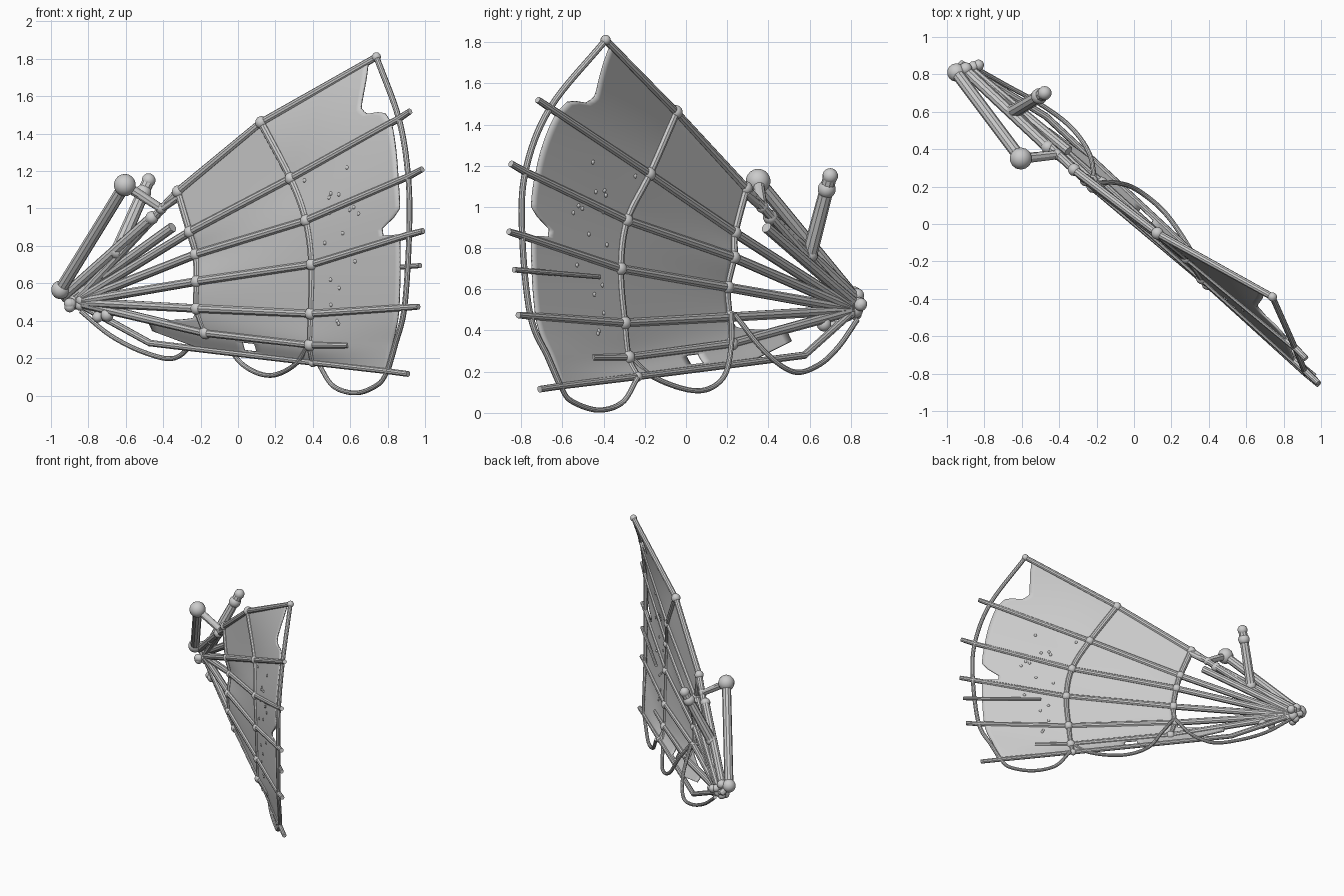
import bpy, bmesh, random
from mathutils import Vector as V

if "Cube" in bpy.data.objects:
    bpy.data.objects.remove(bpy.data.objects["Cube"])

random.seed(4)

# Ribs of the fan: hub, inner arc, middle arc, outer arc, tip
HUB = (-.87, .82, .50)
RIBS = [
    [HUB, (-.32, .29, 1.09), (.125, -.05, 1.46), (.74, -.39, 1.81), (.745, -.395, 1.815)],
    [HUB, (-.257, .235, .875), (.283, -.18, 1.16), (.86, -.66, 1.48), (.92, -.72, 1.52)],
    [HUB, (-.225, .23, .755), (.365, -.29, .935), (.91, -.78, 1.17), (.985, -.85, 1.21)],
    [HUB, (-.22, .20, .61), (.395, -.32, .70), (.915, -.795, .86), (.99, -.86, .88)],
    [HUB, (-.22, .21, .465), (.39, -.30, .437), (.89, -.755, .47), (.965, -.815, .475)],
    [HUB, (-.175, .22, .335), (.385, -.28, .27), (.84, -.67, .27), (.84, -.67, .27)],
    [HUB, (-.18, .305, .245), (.40, -.235, .176), (.80, -.61, .13), (.91, -.71, .115)],
]


def catmull(pts, t):
    n = len(pts) - 1
    i = min(int(t), n - 1)
    f = t - i
    b, c = V(pts[i]), V(pts[i + 1])
    a = V(pts[i - 1]) if i else 2 * b - c
    d = V(pts[i + 2]) if i + 2 <= n else 2 * c - b
    return .5 * (2 * b + (c - a) * f + (2 * a - 5 * b + 4 * c - d) * f * f
                 + (3 * b - a - 3 * c + d) * f ** 3)


def tube(name, pts, r0, r1=None, smooth=False):
    r1 = r0 if r1 is None else r1
    if smooth:
        k = 8 * (len(pts) - 1)
        pts = [catmull(pts, i / 8) for i in range(k + 1)]
    cu = bpy.data.curves.new(name, 'CURVE')
    cu.dimensions = '3D'
    cu.bevel_depth = 1
    cu.bevel_resolution = 3
    cu.use_fill_caps = True
    sp = cu.splines.new('POLY')
    sp.points.add(len(pts) - 1)
    for i, p in enumerate(pts):
        sp.points[i].co = (*p, 1)
        sp.points[i].radius = r0 + (r1 - r0) * i / (len(pts) - 1)
    ob = bpy.data.objects.new(name, cu)
    bpy.context.collection.objects.link(ob)
    return ob


def balls(name, items):
    bm = bmesh.new()
    for p, r in items:
        res = bmesh.ops.create_uvsphere(bm, u_segments=14, v_segments=9, radius=r)
        bmesh.ops.translate(bm, verts=res['verts'], vec=V(p))
    for f in bm.faces:
        f.smooth = True
    me = bpy.data.meshes.new(name)
    bm.to_mesh(me)
    bm.free()
    ob = bpy.data.objects.new(name, me)
    bpy.context.collection.objects.link(ob)


def on_sail(v, s):
    i = min(int(s), 2)
    return catmull([V(r[i]).lerp(V(r[i + 1]), s - i) for r in RIBS], v)


def lookup(table, v):
    for (a, x), (b, y) in zip(table, table[1:]):
        if v <= b:
            return x + (y - x) * (v - a) / (b - a)
    return table[-1][1]


# Sail cloth with a torn outer edge
OUTER = [(0, 2.93), (.2, 2.87), (.55, 2.74), (.68, 2.76), (.78, 2.9), (1, 2.93), (2, 2.9),
         (2.5, 2.9), (2.62, 2.84), (2.75, 2.72), (2.88, 2.73), (2.95, 2.9), (4, 2.94), (6, 3)]
INNER = [(0, 1), (4, 1), (4.4, .95), (5, .55), (6, .6)]
NV, NU = 96, 40
bm = bmesh.new()
grid = []
for j in range(NV + 1):
    v = 6 * j / NV
    a, b = lookup(INNER, v), lookup(OUTER, v)
    grid.append([bm.verts.new(on_sail(v, a + (b - a) * i / NU)) for i in range(NU + 1)])
for j in range(NV):
    for i in range(NU):
        if 84 <= j < 92 and i in (13, 14):      # small hole near the lower edge
            continue
        bm.faces.new((grid[j][i], grid[j][i + 1], grid[j + 1][i + 1], grid[j + 1][i])).smooth = True
me = bpy.data.meshes.new("sail_cloth")
bm.to_mesh(me)
bm.free()
sail = bpy.data.objects.new("sail_cloth", me)
bpy.context.collection.objects.link(sail)
sol = sail.modifiers.new("thickness", 'SOLIDIFY')
sol.thickness, sol.offset = .01, 0

# Fan ribs, with the sixth cut short and the lowest one bent
for n, r in enumerate(RIBS):
    pts = list(r)
    if n == 5:
        pts = r[:3] + [(.59, -.455, .268)]
    if n == 6:
        pts.insert(1, (-.47, .575, .28))
    tube(f"rib_{n + 1}", pts, .026 if n < 6 else .019, .016)
tube("rib_stub", [(.56, -.42, .66), (.975, -.835, .695)], .012, .014)

# Cross arcs and lashing knots
tube("inner_arc", [r[1] for r in RIBS[:6]], .022, .016, True)
tube("middle_arc", [r[2] for r in RIBS], .023, .016, True)
tube("outer_arc", [r[3] for r in RIBS], .016, .015, True)
balls("lashing_knots", [(r[k], .034) for r in RIBS[:6] for k in (1, 2)]
      + [(RIBS[0][3], .025), (RIBS[6][2], .024)])

# Hanging rope loops
tube("rope_outer", [(.80, -.61, .13), (.75, -.56, .06), (.635, -.43, .014), (.51, -.31, .05),
                    (.43, -.235, .17)], .013, smooth=True)
tube("rope_middle", [(.385, -.29, .29), (.31, -.15, .17), (.17, .055, .107), (.02, .18, .17),
                     (-.09, .22, .33), (-.2, .22, .48)], .013, smooth=True)
tube("rope_inner", [(-.21, .235, .48), (-.24, .38, .30), (-.34, .52, .2), (-.5, .64, .23),
                    (-.68, .74, .32), (-.84, .83, .45)], .013, smooth=True)

# Jointed strut beside the hub
ball, foot = (-.605, .35, 1.125), (-.95, .81, .565)
tube("strut", [foot, ball], .033)
tube("strut_link", [ball, (-.41, .37, 1.0), (-.31, .29, 1.07)], .028, .024)
balls("strut_joints", [(ball, .06), (foot, .05), ((-.41, .37, 1.0), .03)])

# Broken poles
tube("broken_pole_upper", [(-.92, .84, .54), (-.46, .41, .95)], .03)
tube("broken_pole_lower", [(-.88, .83, .52), (-.35, .39, .90)], .027)
balls("broken_pole_end", [((-.46, .41, .95), .036)])

# Upright peg with collars
low, top = V((-.645, .6, .77)), V((-.478, .7, 1.15))
tube("peg", [low, top], .038, .033)
balls("peg_collars", [(low, .042), (low.lerp(top, .83), .044), (top, .038)])

# Hub lashings
clump = [(V(HUB) + V([random.uniform(-.045, .045) for _ in range(3)]), .03) for _ in range(9)]
balls("hub_lashing", clump + [((-.70, .67, .43), .035), ((-.75, .71, .42), .03),
                              ((-.9, .83, .57), .035), (HUB, .04)])
tube("hub_tie", [foot, (-.92, .85, .52), HUB], .026)

# Small bumps on the cloth
balls("cloth_bumps", [(on_sail(random.uniform(1, 4.8), random.uniform(2.08, 2.5)), .012)
                      for _ in range(18)])

# Turn tubes into meshes
bpy.ops.object.select_all(action='DESELECT')
for ob in bpy.context.scene.objects:
    if ob.type == 'CURVE':
        ob.select_set(True)
        bpy.context.view_layer.objects.active = ob
bpy.ops.object.convert(target='MESH')
bpy.ops.object.shade_smooth_by_angle()
